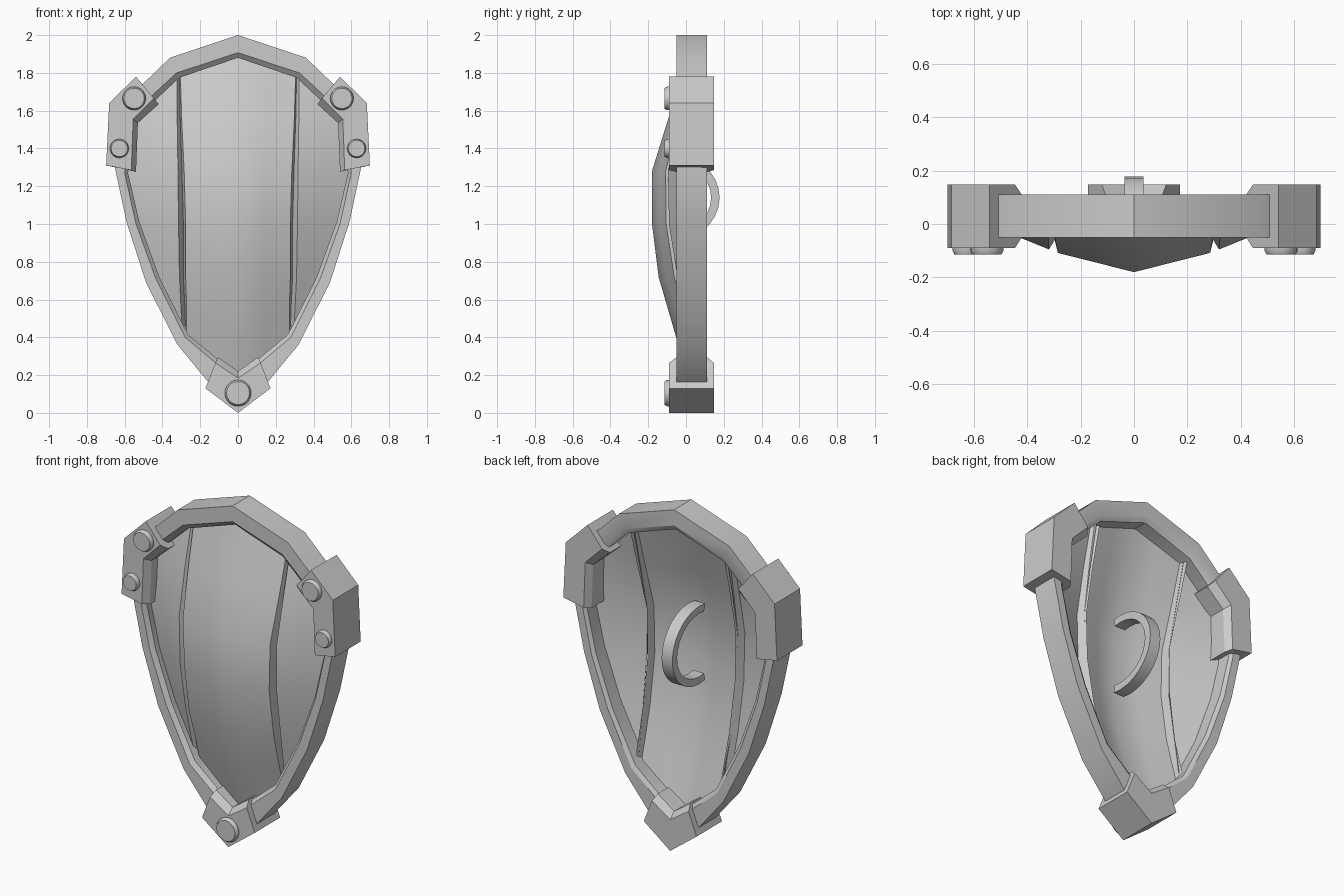
import bpy, bmesh, math

if "Cube" in bpy.data.objects:
    bpy.data.objects.remove(bpy.data.objects["Cube"])


def make(name, verts, faces, angle=None):
    bm = bmesh.new()
    vs = [bm.verts.new(v) for v in verts]
    for f in faces:
        bm.faces.new([vs[i] for i in f])
    bmesh.ops.recalc_face_normals(bm, faces=bm.faces)
    me = bpy.data.meshes.new(name)
    bm.to_mesh(me)
    bm.free()
    ob = bpy.data.objects.new(name, me)
    bpy.context.collection.objects.link(ob)
    if angle:
        bpy.ops.object.select_all(action='DESELECT')
        bpy.context.view_layer.objects.active = ob
        ob.select_set(True)
        bpy.ops.object.shade_smooth_by_angle(angle=math.radians(angle))
    return ob


def loft(name, rings, closed=False, angle=None):
    """Join equal cross-sections; cap the ends unless closed."""
    n, m = len(rings), len(rings[0])
    faces = []
    for i in range(n if closed else n - 1):
        a, b = i * m, (i + 1) % n * m
        faces += [(a + j, a + (j + 1) % m, b + (j + 1) % m, b + j) for j in range(m)]
    if not closed:
        faces += [tuple(range(m)), tuple(range((n - 1) * m, n * m))]
    return make(name, [v for r in rings for v in r], faces, angle)


def band(name, outer, inner, wide, ys, closed=False, angle=None):
    """Strip along a front outline with both inner edges chamfered."""
    rings = []
    for o, i, w in zip(outer, inner, wide):
        rings.append([(p[0], y, p[1]) for p, y in
                      ((o, ys[0]), (o, ys[3]), (i, ys[3]), (w, ys[2]), (w, ys[1]), (i, ys[0]))])
    return loft(name, rings, closed, angle)


def sheet(name, rows):
    """Smooth curved panel from a grid of points, facing the front."""
    m = len(rows[0])
    faces = [(i * m + j, i * m + j + 1, (i + 1) * m + j + 1, (i + 1) * m + j)
             for i in range(len(rows) - 1) for j in range(m - 1)]
    ob = make(name, [v for r in rows for v in r], faces, 50)
    if sum(p.normal.y for p in ob.data.polygons) > 0:
        ob.data.flip_normals()
    return ob


def flip(pts, s):
    return [(s * x, z) for x, z in pts]


def full(half):
    return half + [(-x, z) for x, z in half[-2:0:-1]]


# Rim
rim_out = [(0, 2), (.36, 1.88), (.63, 1.62), (.65, 1.29), (.59, 1.01),
           (.487, .69), (.32, .36), (.155, .16), (0, .04)]
rim_in = [(0, 1.907), (.325, 1.80), (.57, 1.575), (.60, 1.27), (.54, 1.0),
          (.435, .71), (.28, .40), (.13, .275), (0, .175)]
rim_wide = [(0, 1.88), (.31, 1.775), (.55, 1.55), (.582, 1.27), (.522, 1.01),
            (.417, .72), (.264, .415), (.12, .295), (0, .20)]
band("rim", full(rim_out), full(rim_in), full(rim_wide), (-.05, -.025, .095, .11), True, 28)

# Corner brackets and bottom bracket
bracket_y = (-.09, -.05, .11, .148)
for s, side in ((1, "right"), (-1, "left")):
    band(side + "_bracket",
         flip([(.54, 1.78), (.682, 1.64), (.698, 1.31)], s),
         flip([(.445, 1.665), (.555, 1.555), (.565, 1.285)], s),
         flip([(.42, 1.635), (.53, 1.535), (.54, 1.275)], s), bracket_y)
band("bottom_bracket",
     [(-.172, .13), (0, 0), (.172, .13)],
     [(-.12, .265), (0, .185), (.12, .265)],
     [(-.107, .295), (0, .22), (.107, .295)], bracket_y)

# Rivets with chamfered heads
rivets = [(0, .105, .07)]
for s in (1, -1):
    rivets += [(s * .55, 1.665, .062), (s * .628, 1.40, .05)]
for x, z, r in rivets:
    rings = [[(x + q * math.cos(a * math.pi / 10), y, z + q * math.sin(a * math.pi / 10))
              for a in range(20)]
             for q, y in ((r, -.08), (r, -.10), (r * .87, -.115))]
    loft("rivet", rings, angle=30)

# Centre panel: ridge z, ridge y, edge x, edge z, edge y, with folded-back sides
rows = []
for zc, yc, xe, ze, ye in ((1.895, .015, .305, 1.785, .02), (1.57, -.09, .298, 1.55, -.04),
                           (1.28, -.18, .285, 1.28, -.108), (1.0, -.18, .277, 1.0, -.105),
                           (.72, -.145, .277, .72, -.062), (.41, -.055, .272, .55, -.012),
                           (.18, .015, .272, .40, .03)):
    half = [(0, yc, zc), (xe / 2, (yc + ye) / 2, (zc + ze) / 2), (xe, ye, ze),
            (xe + .012, ye + .05, ze)]
    rows.append([(-x, y, z) for x, y, z in half[:0:-1]] + half)
sheet("centre_panel", rows)

# Side panels: ridge x, z, y and outer x, z
for s, side in ((1, "right"), (-1, "left")):
    rows = []
    for x, z, y, xo, zo in ((.322, 1.77, .02, .345, 1.775), (.322, 1.55, -.035, .56, 1.56),
                            (.318, 1.28, -.095, .59, 1.28), (.315, 1.0, -.09, .53, 1.0),
                            (.31, .72, -.045, .425, .71), (.297, .46, .01, .30, .455)):
        rows.append([(s * (x - .028), y + .045, z), (s * x, y, z),
                     (s * (x + xo) / 2, (y + .015) / 2, (z + zo) / 2), (s * xo, .015, zo)])
    sheet(side + "_panel", rows)

# Handle: flat arched strap behind the centre panel
rings = []
for i in range(17):
    t = math.radians(-102 + 204 * i / 16)
    c, n = math.cos(t), math.sin(t)
    rings.append([(x, -.075 + b * c, 1.14 + a * n) for x, a, b in
                  ((-.035, .23, .253), (.035, .23, .253), (.035, .187, .208), (-.035, .187, .208))])
loft("handle", rings, angle=30)
